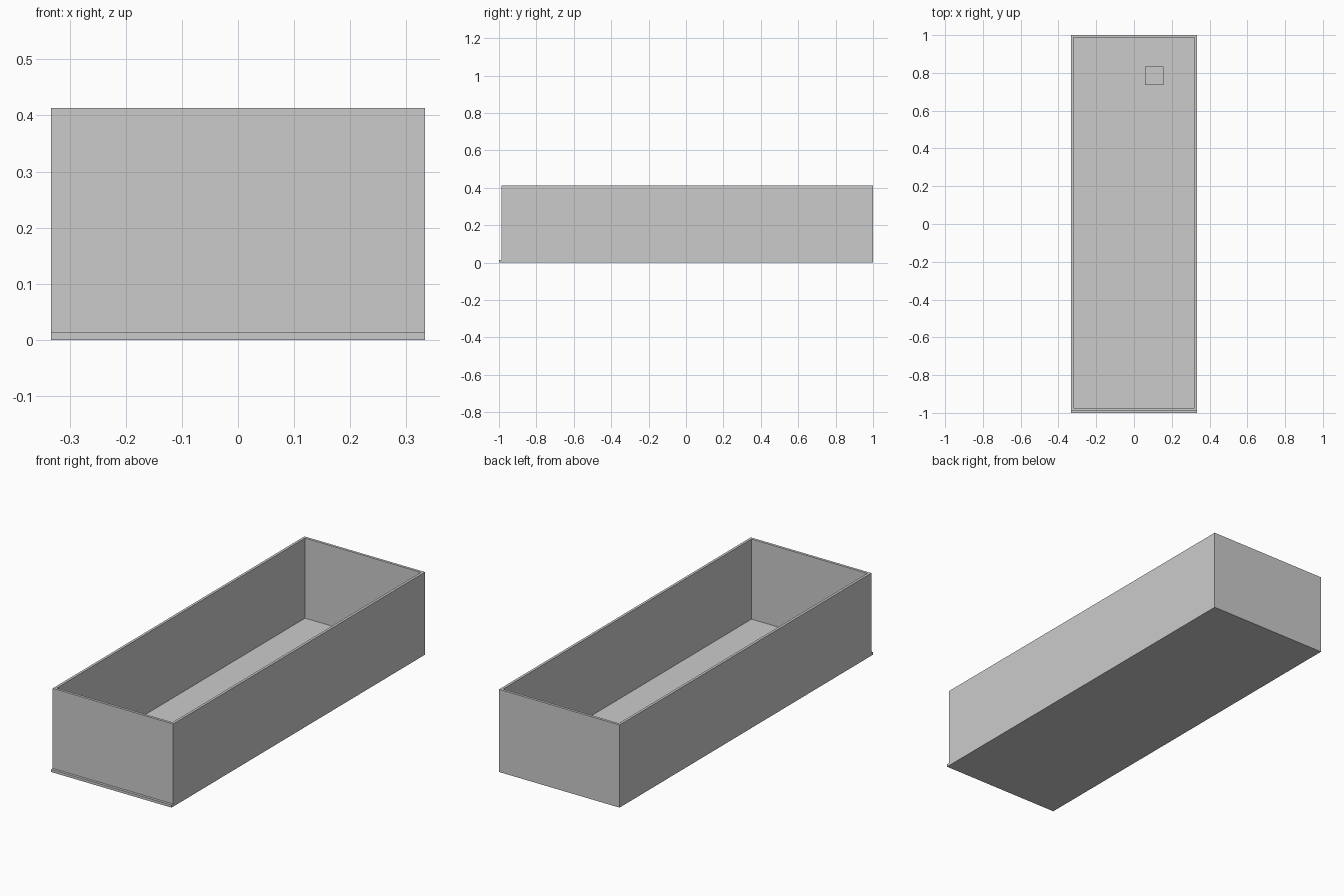
import bpy

if "Cube" in bpy.data.objects:
    bpy.data.objects.remove(bpy.data.objects["Cube"])


def box(name, x0, x1, y0, y1, z0, z1):
    """Axis-aligned box given by its limits."""
    bpy.ops.mesh.primitive_cube_add(
        size=1, location=((x0 + x1) / 2, (y0 + y1) / 2, (z0 + z1) / 2))
    ob = bpy.context.object
    ob.name = name
    ob.scale = (x1 - x0, y1 - y0, z1 - z0)
    bpy.ops.object.transform_apply(location=False, rotation=False, scale=True)
    return ob


W, H, T = 0.333, 0.413, 0.013     # half width, height, board thickness
FRONT, BACK = -0.987, 1.0         # outer faces of the end walls

# Floor slab, projecting past the front wall as a small lip
box("floor", -W, W, -1.0, BACK, 0, T)

# Side walls
for name, s in (("left_wall", -1), ("right_wall", 1)):
    a, b = sorted((s * W, s * (W - T)))
    box(name, a, b, FRONT, BACK, T, H)

# End walls fitted between the sides
box("front_wall", -W + T, W - T, FRONT, FRONT + T, T, H)
box("back_wall", -W + T, W - T, BACK - T, BACK, T, H)

# Small block standing on the floor near the back
box("small_block", 0.058, 0.155, 0.737, 0.833, T, T + 0.096)
